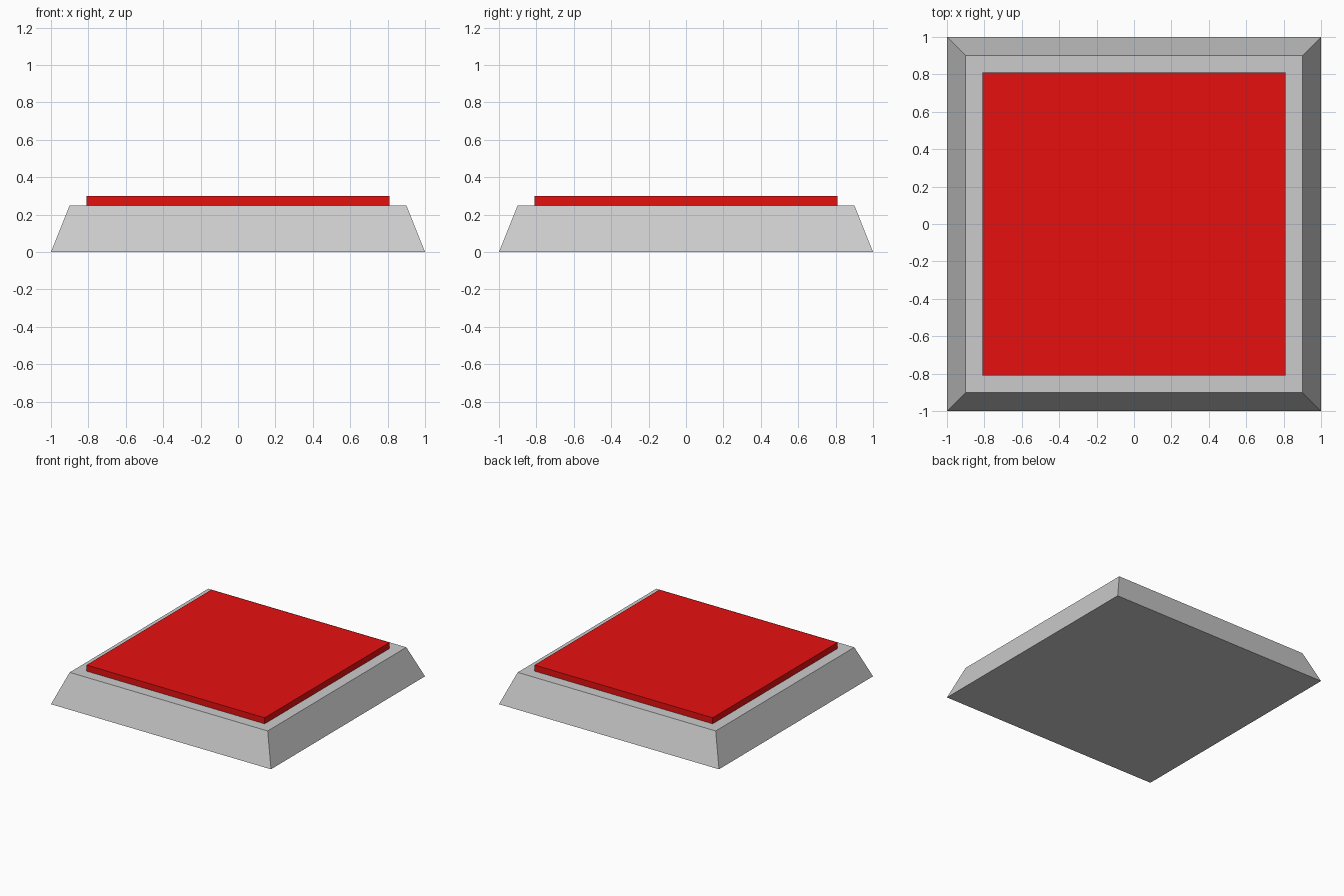
import bpy, bmesh

if "Cube" in bpy.data.objects:
    bpy.data.objects.remove(bpy.data.objects["Cube"])


def tapered_block(name, bottom, top, z0, z1):
    """Square block with half-widths bottom/top between heights z0 and z1."""
    bm = bmesh.new()
    bmesh.ops.create_cube(bm, size=2)
    for v in bm.verts:
        half, z = (top, z1) if v.co.z > 0 else (bottom, z0)
        v.co = (v.co.x * half, v.co.y * half, z)
    mesh = bpy.data.meshes.new(name)
    bm.to_mesh(mesh)
    bm.free()
    obj = bpy.data.objects.new(name, mesh)
    bpy.context.collection.objects.link(obj)
    return obj


# Grey sloped base
tapered_block("button_base", 1.0, 0.9, 0.0, 0.25)

# Red pressable plate
plate = tapered_block("button_plate", 0.81, 0.81, 0.25, 0.30)
red = bpy.data.materials.new("red")
red.diffuse_color = (0.8, 0.005, 0.005, 1)
red.use_nodes = True
red.node_tree.nodes["Principled BSDF"].inputs["Base Color"].default_value = red.diffuse_color
plate.data.materials.append(red)
